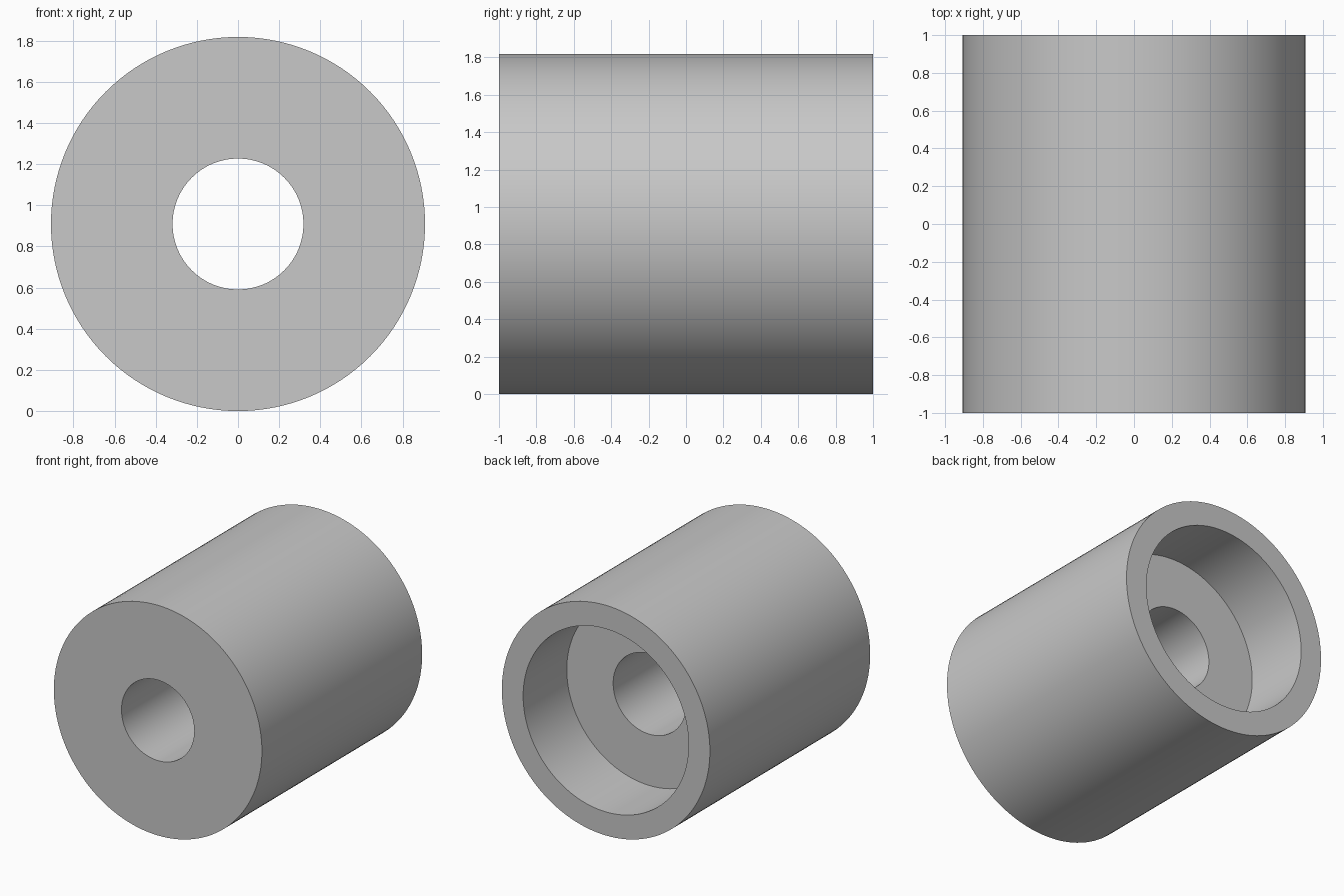
import bpy
import bmesh
import math
from mathutils import Matrix, Vector

cube = bpy.data.objects.get("Cube")
if cube:
    bpy.data.objects.remove(cube, do_unlink=True)

OUTER, BORE, RECESS = 0.909, 0.318, 0.723
HALF, DEPTH, SIDES = 1.0, 0.545, 128

# Plain grey material
grey = bpy.data.materials.new("light grey")
grey.use_nodes = True
colour = (0.58, 0.58, 0.58, 1)
grey.diffuse_color = colour
grey.node_tree.nodes["Principled BSDF"].inputs["Base Color"].default_value = colour

# Closed half section as (radius, y): outer wall, back rim, recess, floor, bore
section = [
    (OUTER, -HALF), (OUTER, HALF),
    (RECESS, HALF), (RECESS, HALF - DEPTH),
    (BORE, HALF - DEPTH), (BORE, -HALF),
]

# Revolve the section around the y axis
bm = bmesh.new()
verts = [bm.verts.new((r, y, 0)) for r, y in section]
edges = [bm.edges.new((v, verts[(i + 1) % len(verts)])) for i, v in enumerate(verts)]
bmesh.ops.spin(bm, geom=verts + edges, cent=(0, 0, 0), axis=(0, 1, 0),
               angle=math.tau, steps=SIDES)
bmesh.ops.remove_doubles(bm, verts=bm.verts, dist=0.0005)
bmesh.ops.recalc_face_normals(bm, faces=bm.faces)
bmesh.ops.transform(bm, matrix=Matrix.Translation(Vector((0, 0, OUTER))), verts=bm.verts)

mesh = bpy.data.meshes.new("counterbored_spacer")
bm.to_mesh(mesh)
bm.free()
mesh.materials.append(grey)
spacer = bpy.data.objects.new("counterbored_spacer", mesh)
bpy.context.collection.objects.link(spacer)

# Smooth round walls with crisp rims
bpy.ops.object.select_all(action="DESELECT")
spacer.select_set(True)
bpy.context.view_layer.objects.active = spacer
bpy.ops.object.shade_smooth_by_angle(angle=math.radians(30))
